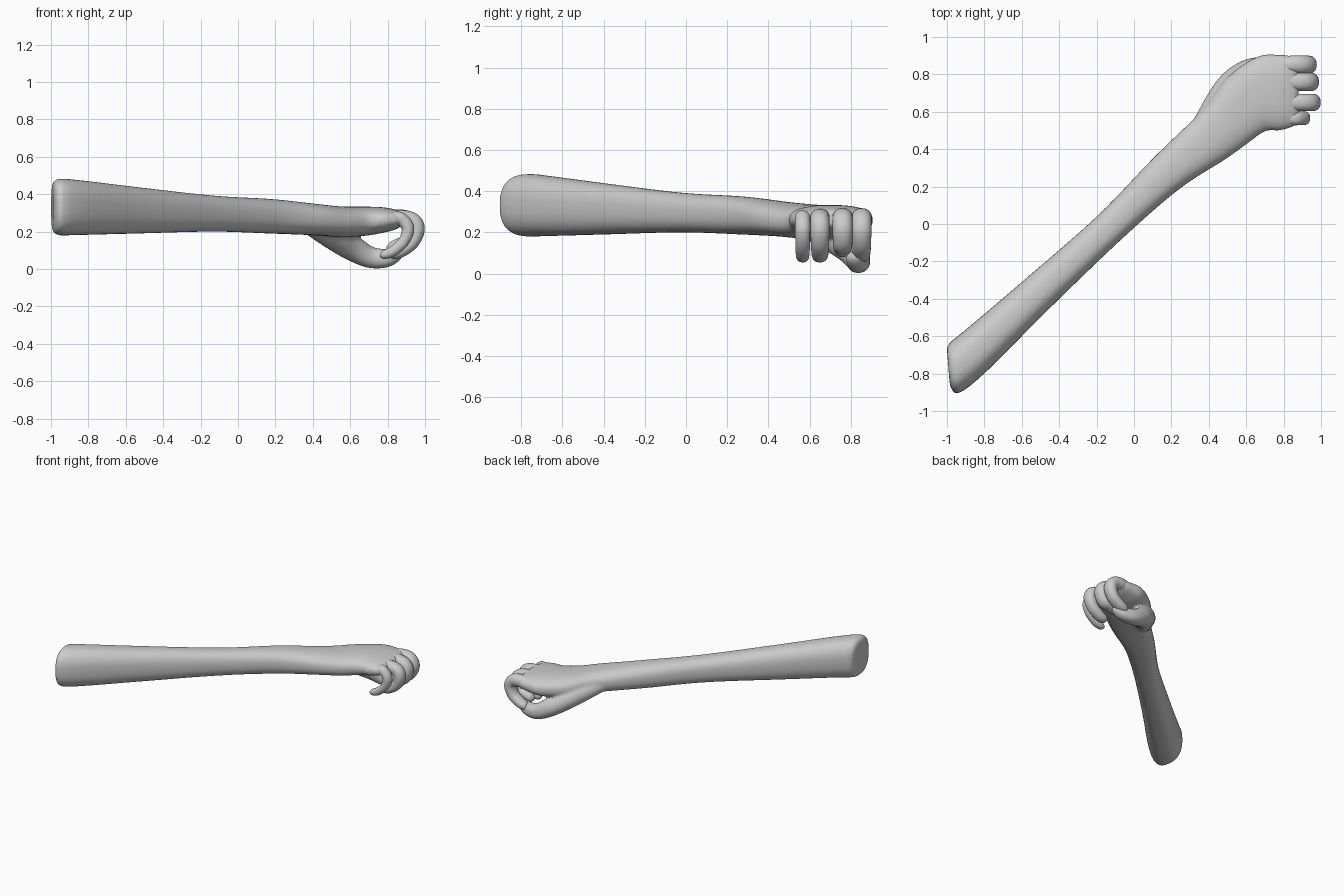
import bpy, bmesh, math
from mathutils import Vector

if "Cube" in bpy.data.objects:
    bpy.data.objects.remove(bpy.data.objects["Cube"])

skin = bpy.data.materials.new("plain grey")
skin.diffuse_color = (0.6, 0.6, 0.6, 1)
skin.use_nodes = True
skin.node_tree.nodes["Principled BSDF"].inputs["Base Color"].default_value = skin.diffuse_color
SIDES = 28


def smooth_rows(rows, steps=6):
    """Catmull-Rom interpolation of rows of numbers."""
    out, n = [], len(rows)
    for i in range(n - 1):
        a, b, c, d = rows[max(i - 1, 0)], rows[i], rows[i + 1], rows[min(i + 2, n - 1)]
        for s in range(steps):
            t = s / steps
            out.append([0.5 * (2 * q + (r - p) * t + (2 * p - 5 * q + 4 * r - u) * t * t
                               + (3 * q - p - 3 * r + u) * t ** 3)
                        for p, q, r, u in zip(a, b, c, d)])
    return out + [list(rows[-1])]


def loft(bm, sections):
    """Each section: centre, half-width vector, half-height vector, exponent."""
    rings = []
    for c, u, v, e in sections:
        ring = []
        for k in range(SIDES):
            a = 2 * math.pi * k / SIDES
            cs, sn = math.cos(a), math.sin(a)
            p = c + u * math.copysign(abs(cs) ** (2 / e), cs) + v * math.copysign(abs(sn) ** (2 / e), sn)
            ring.append(bm.verts.new(p))
        rings.append(ring)
    for r, q in zip(rings, rings[1:]):
        for k in range(SIDES):
            j = (k + 1) % SIDES
            bm.faces.new((r[k], r[j], q[j], q[k]))
    bm.faces.new(rings[0][::-1])
    bm.faces.new(rings[-1])


def tube(bm, rows):
    """Rows of x, y, z, half-width, half-thickness along a curling digit."""
    pts = smooth_rows(rows)
    secs = []
    for i, r in enumerate(pts):
        t = Vector(pts[min(i + 1, len(pts) - 1)][:3]) - Vector(pts[max(i - 1, 0)][:3])
        t.normalize()
        up = t.cross(Vector((0, 1, 0))).normalized()
        side = up.cross(t).normalized()
        secs.append((Vector(r[:3]), side * max(r[3], .002), up * max(r[4], .002), 2.2))
    loft(bm, secs)


def finish(bm, name):
    bmesh.ops.recalc_face_normals(bm, faces=bm.faces)
    for f in bm.faces:
        f.smooth = True
    me = bpy.data.meshes.new(name)
    bm.to_mesh(me)
    bm.free()
    me.materials.append(skin)
    ob = bpy.data.objects.new(name, me)
    bpy.context.collection.objects.link(ob)
    return ob


# forearm and palm: left edge xy, right edge xy, bottom z, top z
arm = [
    (-1.0, -.67, -.985, -.86, .215, .45),
    (-.985, -.635, -.94, -.905, .182, .482),
    (-.9, -.565, -.79, -.79, .182, .475),
    (-.6, -.31, -.46, -.46, .19, .437),
    (-.2, .04, -.07, -.085, .2, .393),
    (.1, .35, .24, .185, .19, .375),
    (.36, .605, .48, .34, .18, .348),
    (.5, .785, .6, .425, .17, .335),
    (.66, .895, .70, .495, .178, .334),
    (.78, .905, .78, .5, .195, .33),
    (.85, .895, .85, .52, .215, .315),
    (.88, .87, .88, .54, .235, .295),
]
bm = bmesh.new()
secs = []
for lx, ly, rx, ry, z0, z1 in smooth_rows(arm):
    l, r = Vector((lx, ly, 0)), Vector((rx, ry, 0))
    secs.append(((l + r) / 2 + Vector((0, 0, (z0 + z1) / 2)), (l - r) / 2,
                 Vector((0, 0, (z1 - z0) / 2)), 2.5))
loft(bm, secs)

# thumb, blended into the palm
tube(bm, [(.36, .53, .25, .05, .05), (.5, .71, .185, .08, .075), (.6, .80, .12, .075, .07),
          (.70, .835, .065, .06, .058), (.79, .83, .058, .05, .05), (.85, .815, .08, .04, .036),
          (.872, .81, .09, .022, .02), (.88, .808, .094, .003, .003)])
ob = finish(bm, "forearm_palm_and_thumb")
m = ob.modifiers.new("blend", 'REMESH')
m.mode = 'VOXEL'
m.voxel_size = .01
m.use_smooth_shade = True
m = ob.modifiers.new("soften", 'SMOOTH')
m.factor = .5
m.iterations = 6

# four curled fingers: name, y, furthest x, tip z, half-width
for name, y, X, tip, w in (("little_finger", .566, .952, .085, .037),
                           ("ring_finger", .65, 1.0, .09, .046),
                           ("middle_finger", .76, .988, .118, .049),
                           ("index_finger", .852, .977, .092, .048)):
    bm = bmesh.new()
    h = w * .9
    tube(bm, [(.70, y * .9 + .07, .262, w * .8, h * .8), (.84, y, .272, w, h * 1.05),
              (X - .07, y, .26, w, h * 1.05), (X - .043, y, .212, w, h),
              (X - .068, y, .145, w * .95, h * .9), (X - .125, y, tip + .01, w * .9, h * .85),
              (X - .17, y, tip - .008, w * .75, h * .7), (X - .188, y, tip - .012, w * .45, h * .4),
              (X - .194, y, tip - .013, .003, .003)])
    finish(bm, name)
